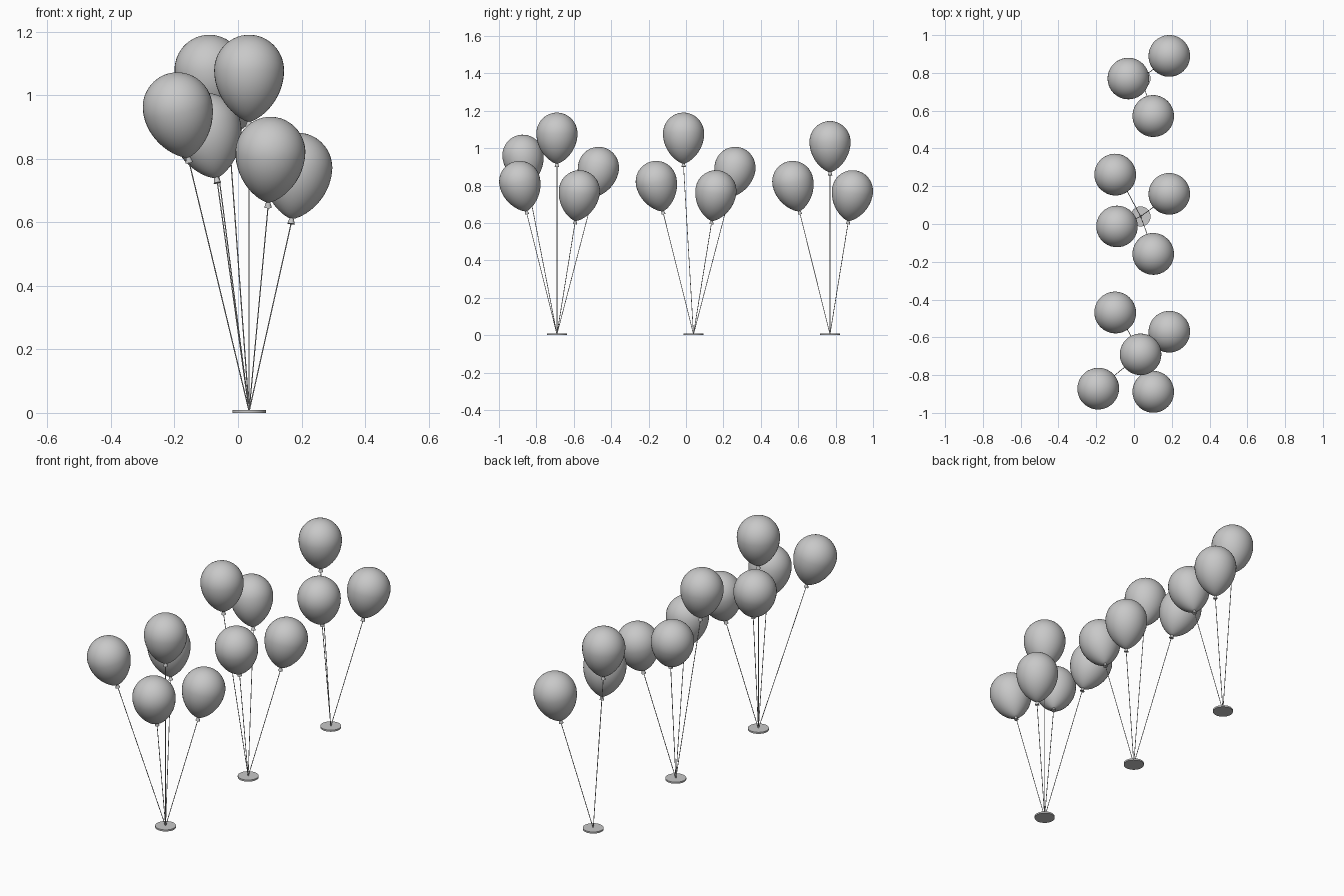
import bpy, bmesh, math
from mathutils import Vector, Matrix

if "Cube" in bpy.data.objects:
    bpy.data.objects.remove(bpy.data.objects["Cube"], do_unlink=True)

grey = bpy.data.materials.new("plain_grey")
grey.diffuse_color = (0.58, 0.58, 0.58, 1)
grey.use_nodes = True
grey.node_tree.nodes["Principled BSDF"].inputs["Base Color"].default_value = grey.diffuse_color

RADIUS = 0.11      # widest part of a balloon
CROWN = 0.112      # height above the widest part
TAPER = 0.162      # depth below the widest part
KNOT = 0.178       # distance from the widest part to the knot's lower end


def add_object(name, bm, matrix):
    mesh = bpy.data.meshes.new(name)
    bm.to_mesh(mesh)
    bm.free()
    mesh.materials.append(grey)
    obj = bpy.data.objects.new(name, mesh)
    obj.matrix_world = matrix
    bpy.context.collection.objects.link(obj)
    for p in mesh.polygons:
        p.use_smooth = True
    bpy.ops.object.select_all(action='DESELECT')
    obj.select_set(True)
    bpy.context.view_layer.objects.active = obj
    bpy.ops.object.shade_smooth_by_angle(angle=math.radians(40))


def cone(name, r1, r2, start, end, sides):
    bm = bmesh.new()
    axis = end - start
    bmesh.ops.create_cone(bm, cap_ends=True, segments=sides, radius1=r1,
                          radius2=r2, depth=axis.length)
    turn = axis.to_track_quat('Z', 'Y').to_matrix().to_4x4()
    add_object(name, bm, Matrix.Translation((start + end) / 2) @ turn)


def balloon(name, centre, axis):
    # Sphere drawn down into a teardrop
    bm = bmesh.new()
    bmesh.ops.create_uvsphere(bm, u_segments=40, v_segments=28, radius=1)
    for v in bm.verts:
        r = max(math.hypot(v.co.x, v.co.y), 1e-4)
        pinch = r ** 0.4 if v.co.z < 0 else 1
        v.co.x *= RADIUS * pinch
        v.co.y *= RADIUS * pinch
        v.co.z *= TAPER if v.co.z < 0 else CROWN
    turn = axis.to_track_quat('Z', 'Y').to_matrix().to_4x4()
    add_object(name, bm, Matrix.Translation(centre) @ turn)


# Each balloon, relative to its base: knot position, centre of the widest part
KINDS = {
    "low": ((0.133, 0.097, 0.605), (0.152, 0.12, 0.77)),
    "front": ((0.06, -0.163, 0.66), (0.067, -0.199, 0.82)),
    "back": ((-0.102, 0.19, 0.735), (-0.135, 0.222, 0.895)),
    "upright": ((0, 0, 0.9), (0, 0, 1.078)),
    "outer": ((-0.192, -0.155, 0.805), (-0.225, -0.182, 0.96)),
    "tall": ((-0.115, -0.053, 0.9), (-0.125, -0.053, 1.078)),
    "middle": ((-0.062, 0, 0.86), (-0.065, 0, 1.033)),
}
BUNCHES = {
    "front_bunch": (-0.69, ("low", "front", "back", "upright", "outer")),
    "middle_bunch": (0.04, ("low", "front", "back", "tall")),
    "back_bunch": (0.77, ("low", "front", "middle")),
}

for bunch, (y, kinds) in BUNCHES.items():
    base = Vector((0.035, y, 0))
    # Flat round weight
    cone(f"{bunch}_base", 0.053, 0.053, base, base + Vector((0, 0, 0.009)), 32)
    for kind in kinds:
        knot, centre = (base + Vector(p) for p in KINDS[kind])
        axis = (centre - knot).normalized()
        name = f"{bunch}_{kind}"
        balloon(f"{name}_balloon", centre, axis)
        # Flared knot under the balloon, then the string
        knot_end = centre - axis * KNOT
        cone(f"{name}_knot", 0.012, 0.005, knot_end, centre - axis * (TAPER - 0.006), 16)
        cone(f"{name}_string", 0.0018, 0.0018, base + Vector((0, 0, 0.005)), knot_end, 8)
